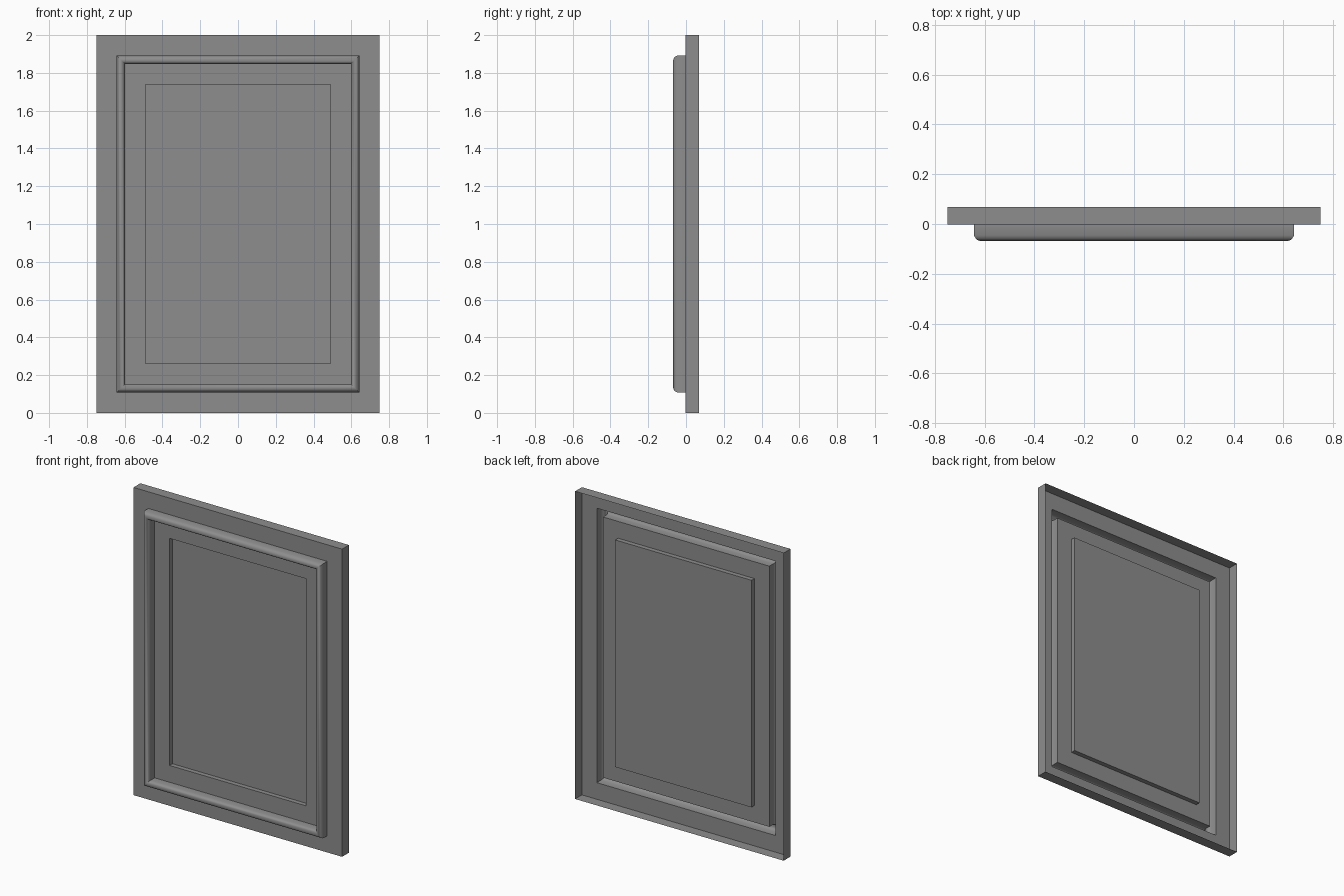
import bpy
import bmesh
import math

cube = bpy.data.objects.get("Cube")
if cube:
    bpy.data.objects.remove(cube, do_unlink=True)

# Single grey paint
grey = bpy.data.materials.new("grey_paint")
grey.use_nodes = True
COLOR = (0.27, 0.27, 0.27, 1)
grey.diffuse_color = COLOR
grey.node_tree.nodes["Principled BSDF"].inputs["Base Color"].default_value = COLOR

FACE_Y = -0.002                     # front plane of the door
RIM_Y = 0.068                       # rear edge of the open-backed shell
PANEL_Y = FACE_Y + 0.03             # sunken centre panel
OUTER = (0.75, 1.0)                 # half width, half height
MOULD = (0.643, 0.892)
PANEL = (0.49, 0.738)
MOULD_W = 0.045


def inset(size, d):
    return size[0] - d, size[1] - d


def nested_shell(name, rings, cap=False):
    """Join nested rectangles (half size, depth) from outside to inside."""
    bm = bmesh.new()
    loops = []
    for (hx, hz), y in rings:
        corners = ((-hx, -hz), (hx, -hz), (hx, hz), (-hx, hz))
        loops.append([bm.verts.new((x, y, z + OUTER[1])) for x, z in corners])
    for a, b in zip(loops, loops[1:]):
        for i in range(4):
            j = (i + 1) % 4
            bm.faces.new((a[i], a[j], b[j], b[i]))
    if cap:
        bm.faces.new(loops[-1])
    mesh = bpy.data.meshes.new(name)
    bm.to_mesh(mesh)
    bm.free()
    mesh.materials.append(grey)
    obj = bpy.data.objects.new(name, mesh)
    bpy.context.collection.objects.link(obj)
    return obj


# Outer frame with its side walls, open at the back
nested_shell("door_frame", [(OUTER, RIM_Y), (OUTER, FACE_Y), (MOULD, FACE_Y)])

# Mitred, round-nosed hollow moulding: (inset, height) profile
profile = [(0, 0), (0, 0.044), (0.007, 0.056), (0.016, 0.064), (0.025, 0.066),
           (0.034, 0.062), (0.041, 0.054), (MOULD_W, 0.042), (MOULD_W, 0)]
moulding = nested_shell(
    "raised_moulding", [(inset(MOULD, d), FACE_Y - h) for d, h in profile])

# Flat field and sunken centre panel
nested_shell("centre_panel", [(inset(MOULD, MOULD_W), FACE_Y), (PANEL, FACE_Y),
                              (PANEL, PANEL_Y)], cap=True)

# Smooth the rounded nose, keeping mitres sharp
bpy.ops.object.select_all(action='DESELECT')
moulding.select_set(True)
bpy.context.view_layer.objects.active = moulding
bpy.ops.object.shade_smooth_by_angle(angle=math.radians(42))
